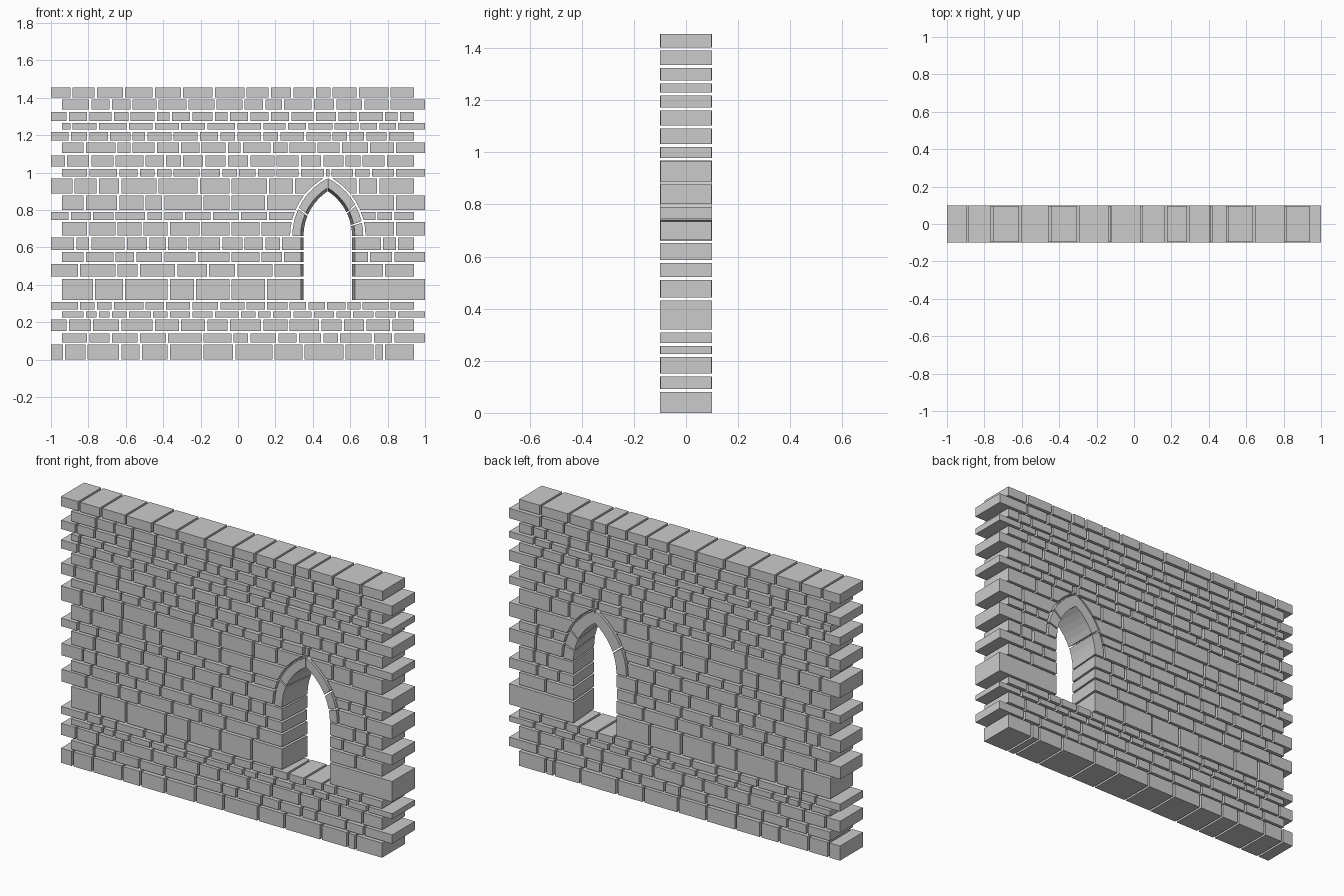
import bpy, bmesh, math, random

if "Cube" in bpy.data.objects:
    bpy.data.objects.remove(bpy.data.objects["Cube"])

random.seed(4)
CX, SPRING = 0.48, 0.66      # arch centre line and springing height
OFF, R_OUT = 0.158, 0.348    # pointed-arch centre offset and outer radius
R_FRONT, R_BACK = 0.303, 0.288   # inner radii (opening is slightly splayed)
GAP = 0.012
D = 0.1


def make_object(name, bm):
    bmesh.ops.recalc_face_normals(bm, faces=bm.faces)
    me = bpy.data.meshes.new(name)
    bm.to_mesh(me)
    bm.free()
    ob = bpy.data.objects.new(name, me)
    bpy.context.collection.objects.link(ob)
    return ob


def loft(bm, front, back, y0, y1):
    """Solid between two matching x-z outlines."""
    a = [bm.verts.new((x, y0, z)) for x, z in front]
    b = [bm.verts.new((x, y1, z)) for x, z in back]
    bm.faces.new(a)
    bm.faces.new(b[::-1])
    for i in range(len(a)):
        j = (i + 1) % len(a)
        bm.faces.new((a[i], b[i], b[j], a[j]))


def arc(r, side, t0=0, t1=1, n=8):
    """Points on one half of the pointed arch, t = 0 springing, 1 apex."""
    top = math.acos(OFF / r)
    pts = []
    for i in range(n + 1):
        a = top * (t0 + (t1 - t0) * i / n)
        pts.append((CX + side * (r * math.cos(a) - OFF), SPRING + r * math.sin(a)))
    return pts


wall = bmesh.new()


def course(odd, z0, z1, *joints):
    """One row of bricks split at the given joint positions."""
    ends = (-0.94, 1.0) if odd else (-1.0, 0.94)
    xs = [ends[0] - GAP / 2, *joints, ends[1] + GAP / 2]
    for a, b in zip(xs, xs[1:]):
        a, b = a + GAP / 2, b - GAP / 2
        d = D - random.uniform(0, 0.004)
        box = [(a, z0), (b, z0), (b, z1), (a, z1)]
        loft(wall, box, box, -d, d)


# Brick courses from the ground up
course(0, 0, .08, -.93, -.81, -.63, -.52, -.37, -.19, -.02, .19, .35, .57, .73, .78)
course(1, .092, .14, -.8, -.68, -.53, -.38, -.19, -.03, .06, .21, .32, .45, .54, .72, .83)
course(0, .152, .215, -.91, -.78, -.63, -.45, -.31, -.17, -.05, .13, .27, .44, .56, .68, .82)
course(1, .226, .256, -.82, -.75, -.68, -.59, -.46, -.37, -.25, -.13, .01, .1, .18, .29, .4, .52, .61, .73, .85)
course(0, .268, .308, -.85, -.76, -.67, -.5, -.39, -.25, -.1, .04, .15, .27, .37, .47, .58, .66, .81)
course(1, .32, .432, -.77, -.61, -.37, -.23, -.04, .15)
course(0, .443, .51, -.85, -.65, -.53, -.33, -.16, -.01, .19, .78)
course(1, .521, .575, -.82, -.66, -.55, -.4, -.22, -.04, .12, .24, .7, .83)
course(0, .586, .652, -.87, -.79, -.6, -.48, -.38, -.27, -.09, .03, .14, .23, .77, .85)
course(1, .663, .735, -.8, -.65, -.51, -.37, -.2, -.04, .12, .84)
course(0, .746, .79, -.9, -.78, -.66, -.49, -.4, -.29, -.14, .01, .16, .74, .83)
course(1, .801, .877, -.82, -.64, -.5, -.4, -.19, -.04, .15, .84)
course(0, .888, .967, -.88, -.75, -.63, -.43, -.21, -.04, .16, .3, .64, .75)
course(1, .978, 1.02, -.8, -.64, -.53, -.44, -.35, -.2, -.09, 0, .1, .2, .33, .465, .495, .62, .71, .84)
course(0, 1.032, 1.092, -.92, -.79, -.66, -.5, -.39, -.3, -.18, -.06, .06, .2, .33, .45, .57, .66, .79)
course(1, 1.104, 1.16, -.82, -.65, -.57, -.44, -.31, -.2, -.06, .02, .18, .27, .42, .55, .7, .84)
course(0, 1.172, 1.218, -.9, -.8, -.69, -.57, -.49, -.35, -.21, -.1, -.01, .13, .22, .36, .5, .59, .68, .8)
course(1, 1.23, 1.264, -.89, -.75, -.59, -.45, -.31, -.17, -.01, .13, .26, .37, .51, .65, .75, .85)
course(0, 1.276, 1.324, -.91, -.8, -.67, -.58, -.44, -.36, -.25, -.13, -.05, .06, .17, .28, .41, .53, .64, .78, .86)
course(1, 1.336, 1.39, -.79, -.68, -.57, -.43, -.27, -.12, .03, .14, .24, .4, .52, .67, .81)
course(0, 1.402, 1.454, -.89, -.76, -.61, -.45, -.3, -.13, .04, .17, .29, .41, .5, .64, .81)
wall_ob = make_object("wall_bricks", wall)

# Cutters: splayed window jambs, then room for the arch ring
jamb = bmesh.new()
outlines = []
for r in (R_FRONT, R_BACK):
    w = r - OFF
    outlines.append([(CX - w, .314), (CX + w, .314), (CX + w, .6585), (CX - w, .6585)])
loft(jamb, *outlines, -D - .01, D + .01)
head = bmesh.new()
shape = arc(R_OUT + GAP, 1) + arc(R_OUT + GAP, -1)[-2::-1]
shape = [(x, z - .002) for x, z in shape]
loft(head, shape, shape, -D - .01, D + .01)

for name, bm in (("jamb_cutter", jamb), ("arch_cutter", head)):
    cutter = make_object(name, bm)
    cutter.hide_render = True
    mod = wall_ob.modifiers.new(name, 'BOOLEAN')
    mod.operation = 'DIFFERENCE'
    mod.solver = 'EXACT'
    mod.object = cutter
    bpy.context.view_layer.objects.active = wall_ob
    bpy.ops.object.modifier_apply(modifier=name)
    bpy.data.objects.remove(cutter)

# Arch ring stones on each side
ring = bmesh.new()
for side, cuts in ((-1, (0, .4, 1)), (1, (0, .2, .45, 1))):
    for t0, t1 in zip(cuts, cuts[1:]):
        t0 += .012 if t0 else 0
        t1 -= .012 if t1 < 1 else .004
        n = max(2, round((t1 - t0) * 9))
        outer = arc(R_OUT, side, t0, t1, n)
        front = outer + arc(R_FRONT, side, t0, t1, n)[::-1]
        back = outer + arc(R_BACK, side, t0, t1, n)[::-1]
        loft(ring, front, back, -D, D)
make_object("arch_stones", ring)
